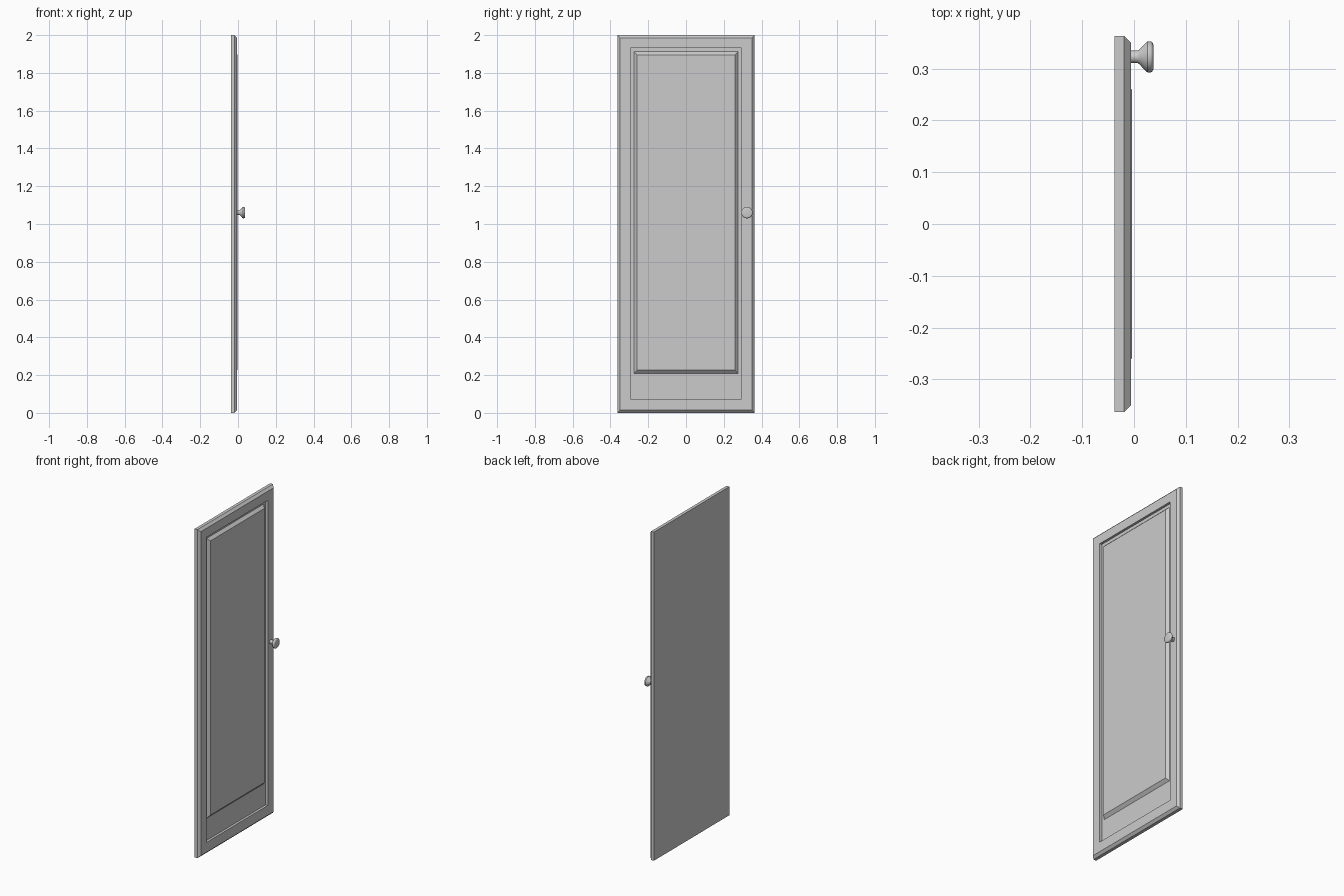
import bpy, bmesh, math

if "Cube" in bpy.data.objects:
    bpy.data.objects.remove(bpy.data.objects["Cube"])


def make_object(name, bm):
    bmesh.ops.recalc_face_normals(bm, faces=bm.faces)
    mesh = bpy.data.meshes.new(name)
    bm.to_mesh(mesh)
    bm.free()
    obj = bpy.data.objects.new(name, mesh)
    bpy.context.collection.objects.link(obj)
    return obj


def skin_loops(name, loops):
    """Join a series of vertex loops and cap both ends."""
    bm = bmesh.new()
    rings = [[bm.verts.new(p) for p in loop] for loop in loops]
    for a, b in zip(rings, rings[1:]):
        n = len(a)
        for i in range(n):
            j = (i + 1) % n
            bm.faces.new((a[i], a[j], b[j], b[i]))
    bm.faces.new(rings[0][::-1])
    bm.faces.new(rings[-1])
    return make_object(name, bm)


def rect(x, half_width, bottom, top):
    return [(x, -half_width, bottom), (x, half_width, bottom),
            (x, half_width, top), (x, -half_width, top)]


def ring(x, radius, y, z, sides=32):
    return [(x, y + radius * math.cos(2 * math.pi * i / sides),
             z + radius * math.sin(2 * math.pi * i / sides)) for i in range(sides)]


FLOOR = -0.020
FRONT = -0.0055

# Door slab: flat back, chamfered front edge, square-walled recess
skin_loops("door_frame", [
    rect(-0.038, 0.363, 0.0, 2.0),
    rect(-0.019, 0.363, 0.0, 2.0),
    rect(FRONT, 0.350, 0.014, 1.986),
    rect(FRONT, 0.294, 0.074, 1.931),
    rect(FLOOR, 0.294, 0.074, 1.931),
])

# Raised panel with bevelled border, seated slightly into the recess floor
skin_loops("raised_panel", [
    rect(FLOOR - 0.001, 0.275, 0.209, 1.912),
    rect(FLOOR, 0.275, 0.209, 1.912),
    rect(-0.0035, 0.259, 0.227, 1.896),
])

# Round knob: stem, flared neck and rounded head
profile = [(FRONT - 0.001, 0.012), (0.007, 0.012), (0.010, 0.014),
           (0.023, 0.0275), (0.026, 0.030), (0.032, 0.030),
           (0.035, 0.0285), (0.037, 0.025), (0.038, 0.020)]
knob = skin_loops("knob", [ring(x, r, 0.323, 1.06) for x, r in profile])
bpy.context.view_layer.objects.active = knob
knob.select_set(True)
bpy.ops.object.shade_smooth_by_angle(angle=math.radians(35))
